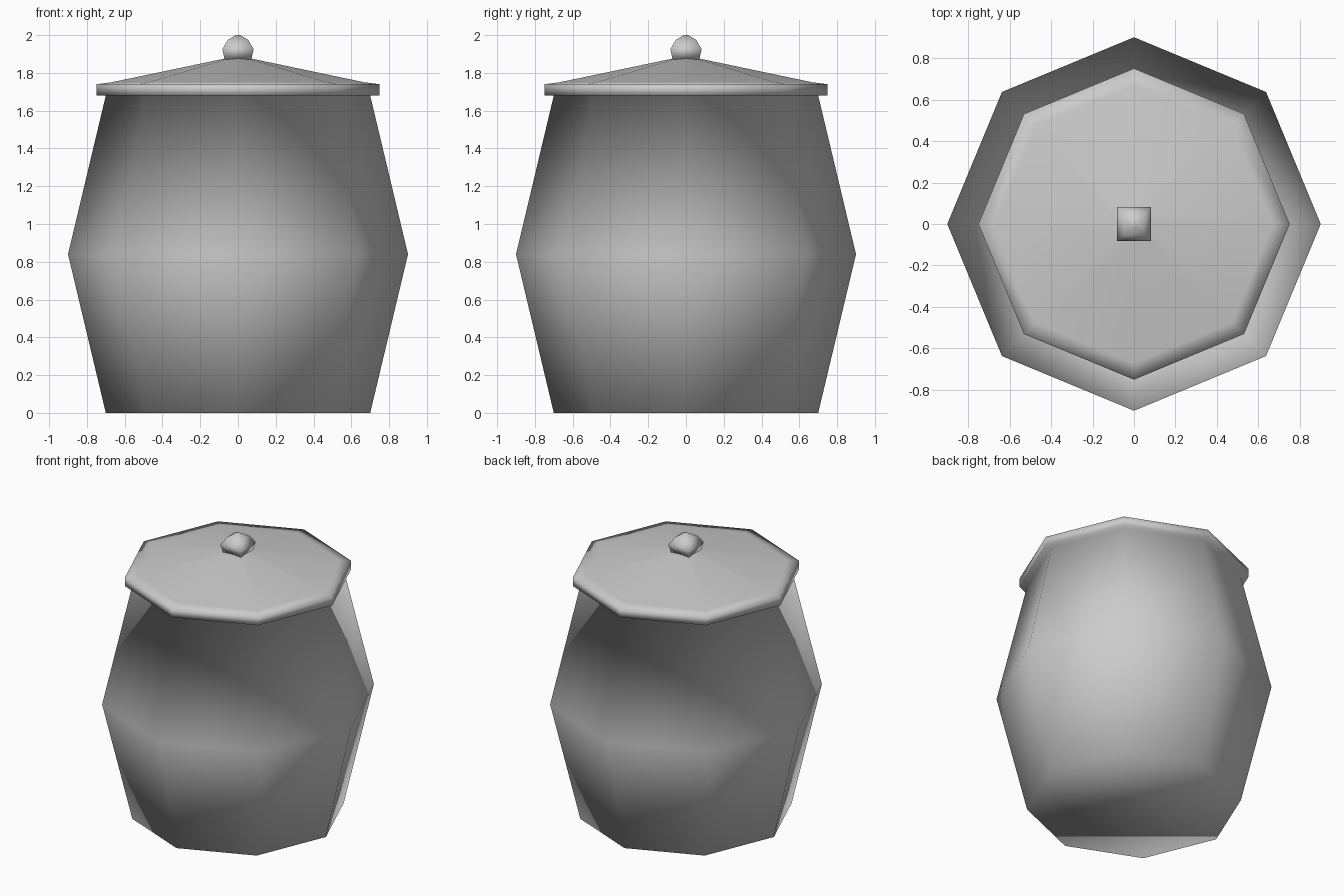
import bpy, bmesh
from math import cos, sin, pi

if "Cube" in bpy.data.objects:
    bpy.data.objects.remove(bpy.data.objects["Cube"], do_unlink=True)

clay = bpy.data.materials.new("pale grey")
clay.use_nodes = True
GREY = (0.6, 0.6, 0.6, 1)
clay.diffuse_color = GREY
clay.node_tree.nodes["Principled BSDF"].inputs["Base Color"].default_value = GREY


def lathe(name, profile, sides, turn=0.0):
    """Spin (radius, height) pairs into a closed, smooth shaded solid."""
    bm = bmesh.new()
    rings = []
    for r, z in profile:
        angles = [turn + 2 * pi * i / sides for i in range(sides)]
        rings.append([bm.verts.new((r * cos(a), r * sin(a), z)) for a in angles])
    for low, high in zip(rings, rings[1:]):
        for i in range(sides):
            j = (i + 1) % sides
            bm.faces.new((low[i], low[j], high[j], high[i]))
    bm.faces.new(rings[0][::-1])
    bm.faces.new(rings[-1])
    for f in bm.faces:
        f.smooth = True
    mesh = bpy.data.meshes.new(name)
    bm.to_mesh(mesh)
    bm.free()
    mesh.materials.append(clay)
    obj = bpy.data.objects.new(name, mesh)
    bpy.context.collection.objects.link(obj)
    return obj


# Bulging body, running on into the overhanging lid and its shallow cone
body = [(0.70, 0), (0.90, 0.84), (0.70, 1.68)]
lid = [(0.75, 1.68), (0.75, 1.74), (0.67, 1.75), (0.07, 1.876)]
lathe("jar_body_and_lid", body + lid, 8)

# Four-sided rounded knob, with its flat sides square to the axes
half_widths = [(0.07, 1.87), (0.083, 1.925), (0.053, 1.975), (0.012, 2.0)]
lathe("lid_knob", [(w * 2 ** 0.5, z) for w, z in half_widths], 4, pi / 4)
